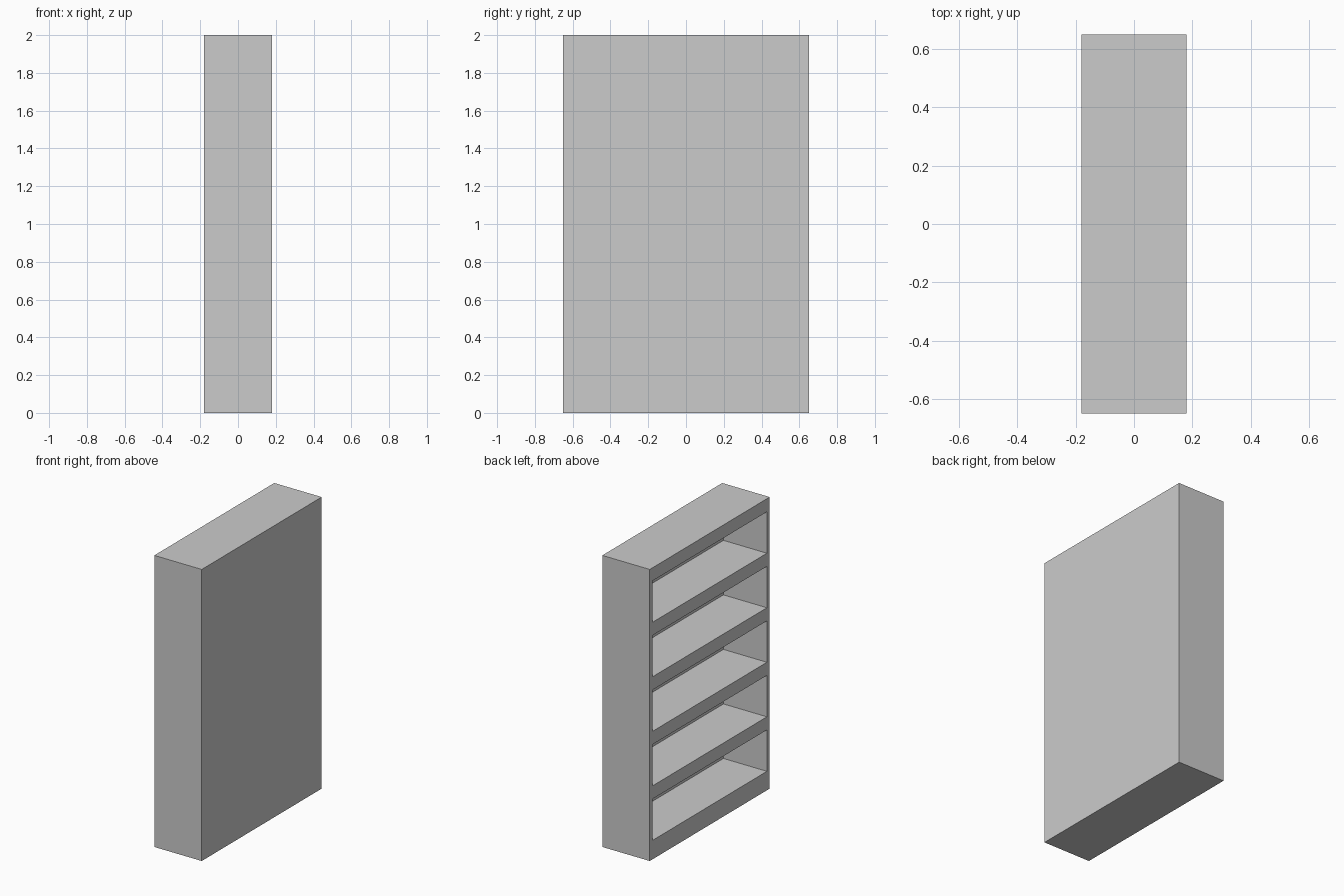
import bpy

if "Cube" in bpy.data.objects:
    bpy.data.objects.remove(bpy.data.objects["Cube"])

DEPTH, WIDTH, HEIGHT = 0.36, 1.30, 2.0
PANEL = 0.03                      # side and back thickness
BASE, LIP, BAYS = 0.13, 0.09, 5   # plinth height, shelf thickness, bay count
PITCH = (HEIGHT - BASE) / BAYS


def box(name, lo, hi):
    size = [b - a for a, b in zip(lo, hi)]
    bpy.ops.mesh.primitive_cube_add(size=1, location=[(a + b) / 2 for a, b in zip(lo, hi)])
    ob = bpy.context.object
    ob.name = name
    ob.scale = size
    bpy.ops.object.transform_apply(location=True, rotation=False, scale=True)
    return ob


# Solid cabinet body
cabinet = box("bookcase", (-DEPTH / 2, -WIDTH / 2, 0), (DEPTH / 2, WIDTH / 2, HEIGHT))

# Hollow out each shelf bay from the -x side
for i in range(BAYS):
    floor = BASE + i * PITCH
    cutter = box("bay_cutter",
                 (-DEPTH / 2 - 0.1, -WIDTH / 2 + PANEL, floor),
                 (DEPTH / 2 - PANEL, WIDTH / 2 - PANEL, floor + PITCH - LIP))
    cutter.hide_render = True
    bpy.context.view_layer.objects.active = cabinet
    mod = cabinet.modifiers.new("bay", 'BOOLEAN')
    mod.operation = 'DIFFERENCE'
    mod.solver = 'EXACT'
    mod.object = cutter
    bpy.ops.object.modifier_apply(modifier=mod.name)
    bpy.data.objects.remove(cutter, do_unlink=True)
